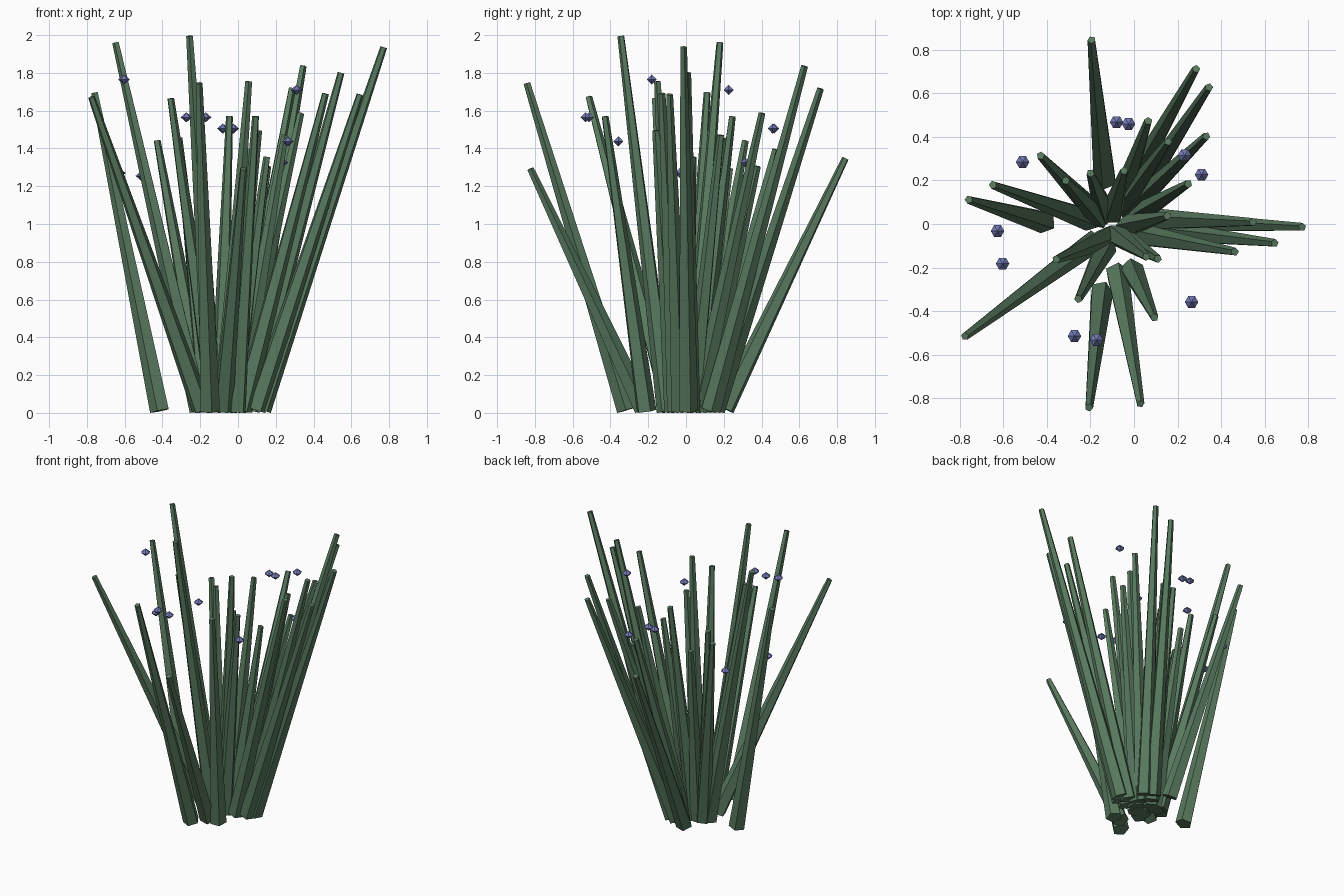
import bpy, math
from mathutils import Vector

def material(name, colour):
    m = bpy.data.materials.new(name)
    m.diffuse_color = (*colour, 1)
    return m

green = material("leaf green", (0.10, 0.195, 0.115))
violet = material("flower violet", (0.17, 0.19, 0.46))
BASE_R, TIP_R = 0.055, 0.019

# Leaf blades: tip x, y, z and base x, y
blades = [
    (-.195, .85, 1.35, -.13, .20), (.287, .715, 1.72, -.03, .15),
    (.346, .63, 1.84, .02, .13), (.066, .475, 1.40, -.06, .10),
    (.158, .38, 1.31, -.05, .08), (.334, .405, 1.59, -.02, .06),
    (-.43, .315, 1.445, -.17, .05), (-.20, .234, 1.30, -.13, .05),
    (-.045, .245, 1.575, -.10, .05), (-.314, .20, 1.46, -.16, .03),
    (-.649, .18, 1.965, -.20, .02), (-.76, .112, 1.70, -.41, .01),
    (.25, .185, 1.475, 0, .03), (.154, .037, 1.36, -.03, -.01),
    (.548, .008, 1.805, .06, .02), (.775, -.014, 1.94, .12, .01),
    (.649, -.088, 1.69, .09, -.03), (.465, -.128, 1.695, .02, -.05),
    (.11, -.16, 1.50, -.06, -.06), (.057, -.15, 1.76, -.08, -.05),
    (.094, -.43, 1.575, -.01, -.21), (.03, -.83, 1.295, -.08, -.22),
    (-.207, -.845, 1.75, -.15, -.31), (-.256, -.345, 2.0, -.13, -.10),
    (-.358, -.163, 1.67, -.12, -.06), (-.78, -.518, 1.675, -.19, -.08),
]
for i, (x, y, z, bx, by) in enumerate(blades):
    tip = Vector((x, y, z - 0.005))
    tilt = math.atan2(math.hypot(x - bx, y - by), z)
    base = Vector((bx, by, BASE_R * math.sin(tilt)))
    axis = tip - base
    bpy.ops.mesh.primitive_cone_add(vertices=5, radius1=BASE_R, radius2=TIP_R,
                                    depth=axis.length, location=(tip + base) / 2)
    ob = bpy.context.object
    # lean outwards about a horizontal axis
    ob.rotation_euler = (0, tilt, math.atan2(axis.y, axis.x))
    ob.name = f"leaf_blade_{i + 1}"
    ob.data.materials.append(green)

# Small six-sided double-pyramid flowers hovering around the tuft
flowers = [
    (-.08, .467, 1.505), (-.025, .459, 1.505), (.232, .315, 1.325),
    (.31, .226, 1.71), (-.511, .284, 1.255), (-.626, -.032, 1.27),
    (-.603, -.182, 1.765), (-.273, -.514, 1.565), (-.172, -.532, 1.565),
    (.264, -.358, 1.437),
]
R, H = 0.031, 0.027
ring = [(R * math.cos(k * math.pi / 3), R * math.sin(k * math.pi / 3), 0) for k in range(6)]
faces = [(k, (k + 1) % 6, 6) for k in range(6)] + [((k + 1) % 6, k, 7) for k in range(6)]
bud = bpy.data.meshes.new("flower_bud")
bud.from_pydata(ring + [(0, 0, H), (0, 0, -H)], [], faces)
bud.materials.append(violet)
for i, pos in enumerate(flowers):
    ob = bpy.data.objects.new(f"flower_{i + 1}", bud)
    ob.location = pos
    bpy.context.collection.objects.link(ob)
